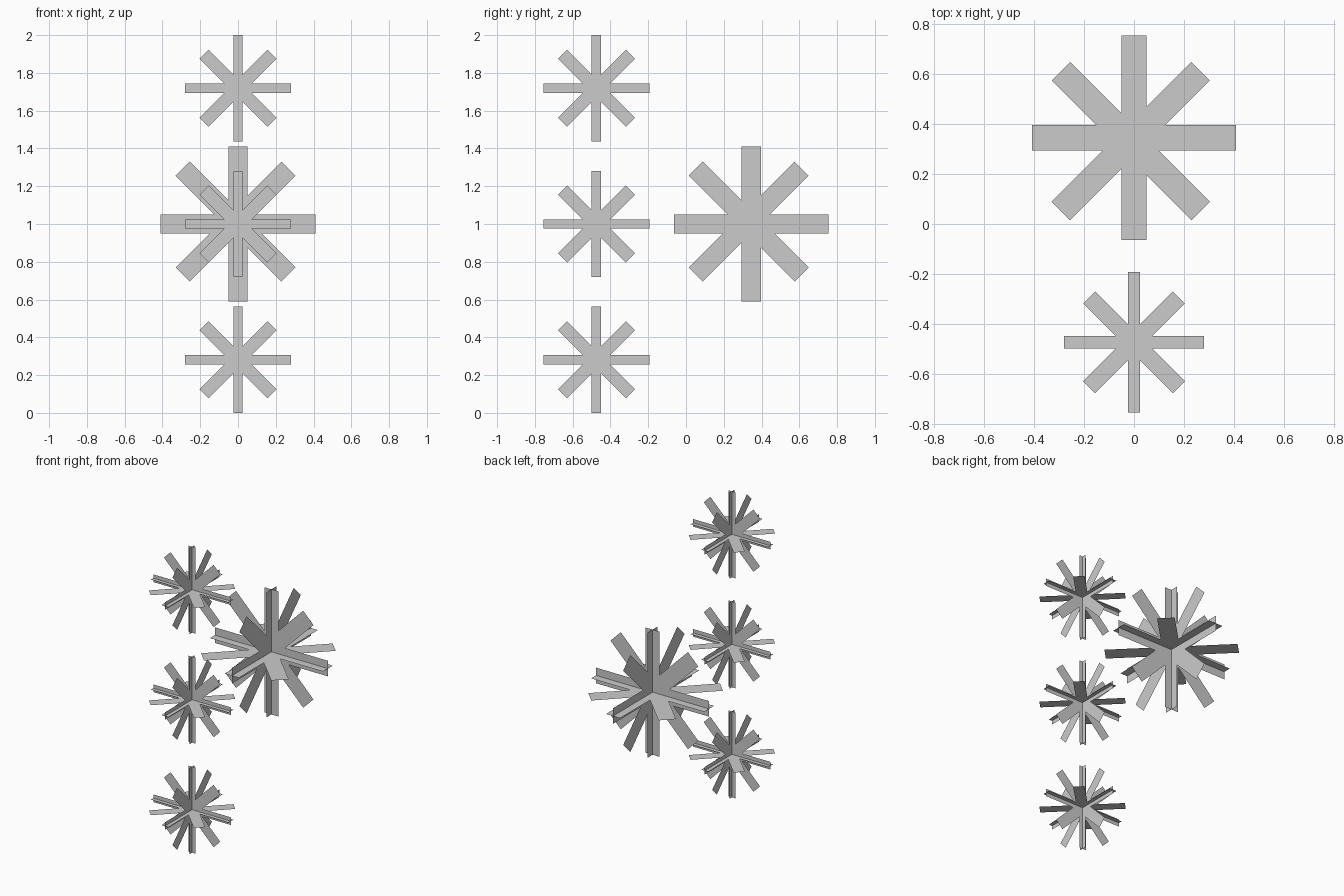
import bpy, bmesh, math
from mathutils import Vector
from mathutils.geometry import intersect_line_line

if "Cube" in bpy.data.objects:
    bpy.data.objects.remove(bpy.data.objects["Cube"])

X, Y, Z = Vector((1, 0, 0)), Vector((0, 1, 0)), Vector((0, 0, 1))


def star_arms(axis_arm, diag_arm, shift):
    """Eight arms of a flat star, each a convex pentagon reaching to the centre.
    An arm is given as (length, half width)."""
    arms = []
    for k in range(8):
        a = k * math.pi / 4
        d = Vector((math.cos(a), math.sin(a), 0))
        n = Vector((-d.y, d.x, 0))
        length, half = diag_arm if k % 2 else axis_arm
        c = shift if k % 2 else Vector((0, 0, 0))
        arms.append((c - n * half, c + n * half, d, length))
    # notches where each arm meets the next one
    notches = []
    for k, (right, left, d, length) in enumerate(arms):
        r2, _, d2, _ = arms[(k + 1) % 8]
        notches.append(intersect_line_line(left, left + d, r2, r2 + d2)[0])
    return [(Vector((0, 0, 0)), notches[k - 1], right + d * length,
             left + d * length, notches[k])
            for k, (right, left, d, length) in enumerate(arms)]


def burst(name, centre, axis_arm, diag_arm, shift=Vector((0, 0, 0))):
    """Three flat stars crossing at right angles."""
    bm = bmesh.new()
    for u, v in ((X, Y), (X, Z), (Y, Z)):
        s = Vector((shift.dot(u), shift.dot(v), 0))
        verts = []
        for arm in star_arms(axis_arm, diag_arm, s):
            f = bm.faces.new([bm.verts.new(u * p.x + v * p.y) for p in arm])
            verts += f.verts
        # weld the arms of this star only
        bmesh.ops.remove_doubles(bm, verts=verts, dist=1e-5)
    mesh = bpy.data.meshes.new(name)
    bm.to_mesh(mesh)
    bm.free()
    obj = bpy.data.objects.new(name, mesh)
    obj.location = centre
    bpy.context.collection.objects.link(obj)


# column of three small bursts
for name, z in (("lower", 0.281), ("middle", 1.0), ("upper", 1.719)):
    burst(name + "_small_burst", (0, -0.474, z), (0.281, 0.025), (0.254, 0.034))

# large burst behind, its diagonal arms slightly off centre
burst("large_burst", (0, 0.345, 1.0), (0.409, 0.051), (0.396, 0.0525),
      Vector((-0.013, -0.013, 0.013)))
